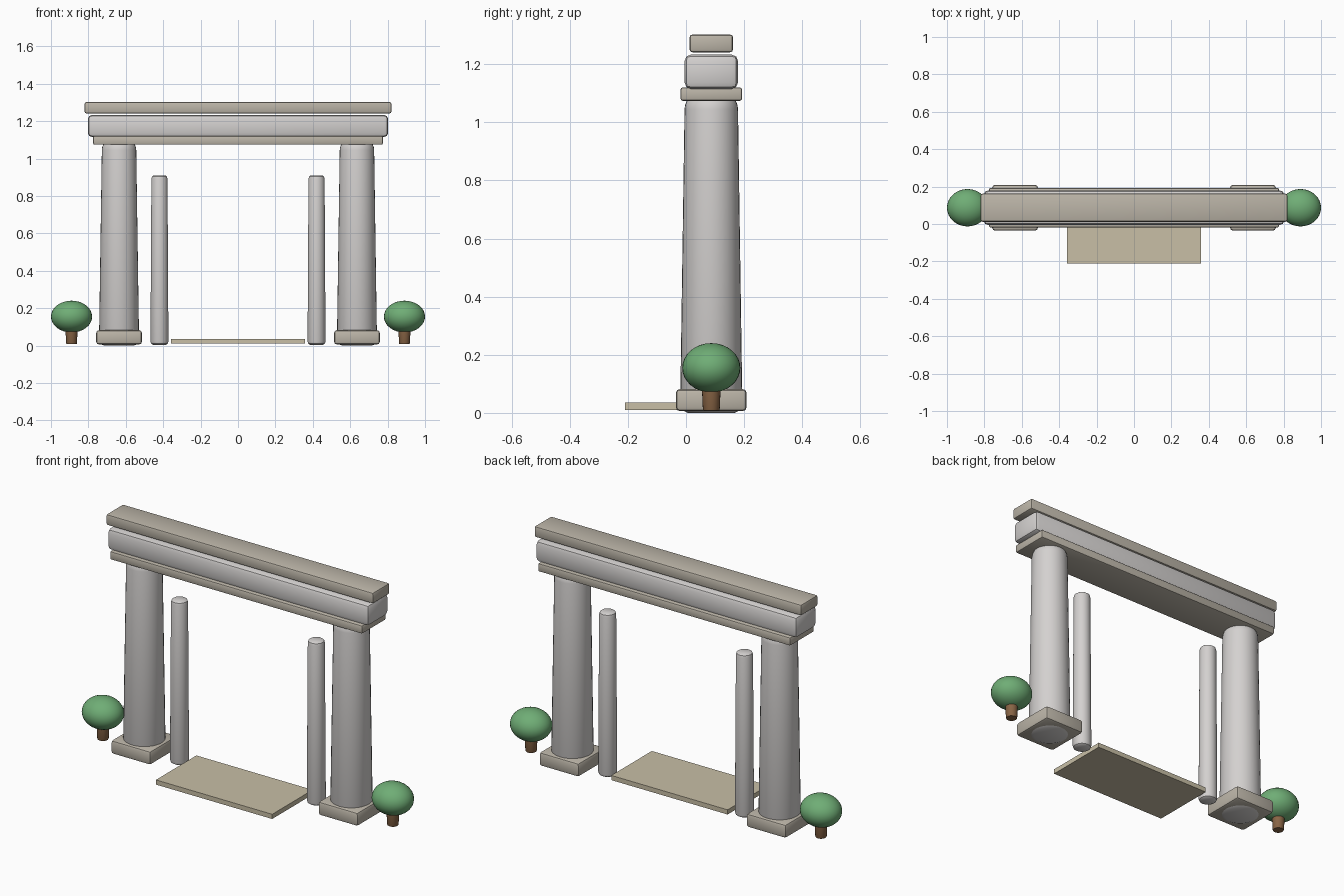
import bpy, bmesh, math

if "Cube" in bpy.data.objects:
    bpy.data.objects.remove(bpy.data.objects["Cube"])

YC = 0.087  # depth centre of the gate


def material(name, rgb):
    m = bpy.data.materials.new(name)
    m.diffuse_color = (*rgb, 1)
    m.use_nodes = True
    m.node_tree.nodes["Principled BSDF"].inputs["Base Color"].default_value = m.diffuse_color
    return m


STONE = material("pale_stone", (0.66, 0.64, 0.63))
TRIM = material("warm_stone", (0.50, 0.46, 0.39))
SAND = material("sandstone", (0.58, 0.52, 0.38))
LEAF = material("leaf", (0.16, 0.42, 0.18))
BARK = material("bark", (0.25, 0.13, 0.06))


def finish(name, bm, mat, smooth=True):
    bmesh.ops.recalc_face_normals(bm, faces=bm.faces)
    me = bpy.data.meshes.new(name)
    bm.to_mesh(me)
    bm.free()
    me.materials.append(mat)
    ob = bpy.data.objects.new(name, me)
    bpy.context.collection.objects.link(ob)
    if smooth:
        bpy.ops.object.select_all(action='DESELECT')
        ob.select_set(True)
        bpy.context.view_layer.objects.active = ob
        bpy.ops.object.shade_smooth_by_angle(angle=math.radians(35))
    return ob


def box(name, x, y, z, mat, bevel=0.0, segments=2):
    """Box from (min, max) ranges, with optionally rounded edges."""
    bm = bmesh.new()
    bmesh.ops.create_cube(bm, size=1)
    for v in bm.verts:
        v.co = [(a + b) / 2 + c * (b - a) for (a, b), c in zip((x, y, z), v.co)]
    if bevel:
        bmesh.ops.bevel(bm, geom=bm.edges[:], offset=bevel, segments=segments,
                        profile=0.5, affect='EDGES')
    return finish(name, bm, mat, bevel > 0)


def lathe(name, x, profile, mat, sides=32):
    """Closed round solid from (radius, height) points."""
    bm = bmesh.new()
    rings = [[bm.verts.new((x + r * math.cos(2 * math.pi * i / sides),
                            YC + r * math.sin(2 * math.pi * i / sides), z))
              for i in range(sides)] for r, z in profile]
    for lo, hi in zip(rings, rings[1:]):
        for i in range(sides):
            j = (i + 1) % sides
            bm.faces.new((lo[i], lo[j], hi[j], hi[i]))
    bm.faces.new(rings[0])
    bm.faces.new(rings[-1])
    return finish(name, bm, mat)


def crown(name, x):
    bm = bmesh.new()
    bmesh.ops.create_uvsphere(bm, u_segments=32, v_segments=16, radius=1)
    for v in bm.verts:
        v.co = (x + v.co.x * 0.11, YC + v.co.y * 0.10, 0.155 + v.co.z * 0.085)
    return finish(name, bm, LEAF)


for side, s in (("left", -1), ("right", 1)):
    # Plinth and tapered main column
    cx = s * 0.636
    box(side + "_plinth", (cx - 0.122, cx + 0.122), (YC - 0.122, YC + 0.122),
        (0.006, 0.082), TRIM, 0.014)
    lathe(side + "_column", cx, [(0.08, 0.0), (0.098, 0.008), (0.107, 0.03),
          (0.092, 1.045), (0.09, 1.06), (0.084, 1.075), (0.08, 1.08)], STONE)
    # Slim inner post
    lathe(side + "_inner_post", s * 0.42, [(0.034, 0.004), (0.044, 0.01), (0.048, 0.022),
          (0.043, 0.892), (0.04, 0.904), (0.031, 0.91)], STONE)
    # Round shrub
    lathe(side + "_shrub_trunk", s * 0.89, [(0.027, 0.008), (0.029, 0.012), (0.033, 0.1)],
          BARK, 20)
    crown(side + "_shrub_crown", s * 0.89)

# Stacked beams across the top
box("lower_beam", (-0.775, 0.775), (YC - 0.106, YC + 0.106), (1.074, 1.12), TRIM, 0.008)
box("main_beam", (-0.803, 0.803), (YC - 0.092, YC + 0.092), (1.115, 1.233), STONE, 0.022)
box("cornice", (-0.82, 0.82), (YC - 0.075, YC + 0.075), (1.241, 1.302), TRIM, 0.01)

# Entrance slab
box("entrance_slab", (-0.357, 0.357), (-0.21, 0.145), (0.01, 0.036), SAND)
